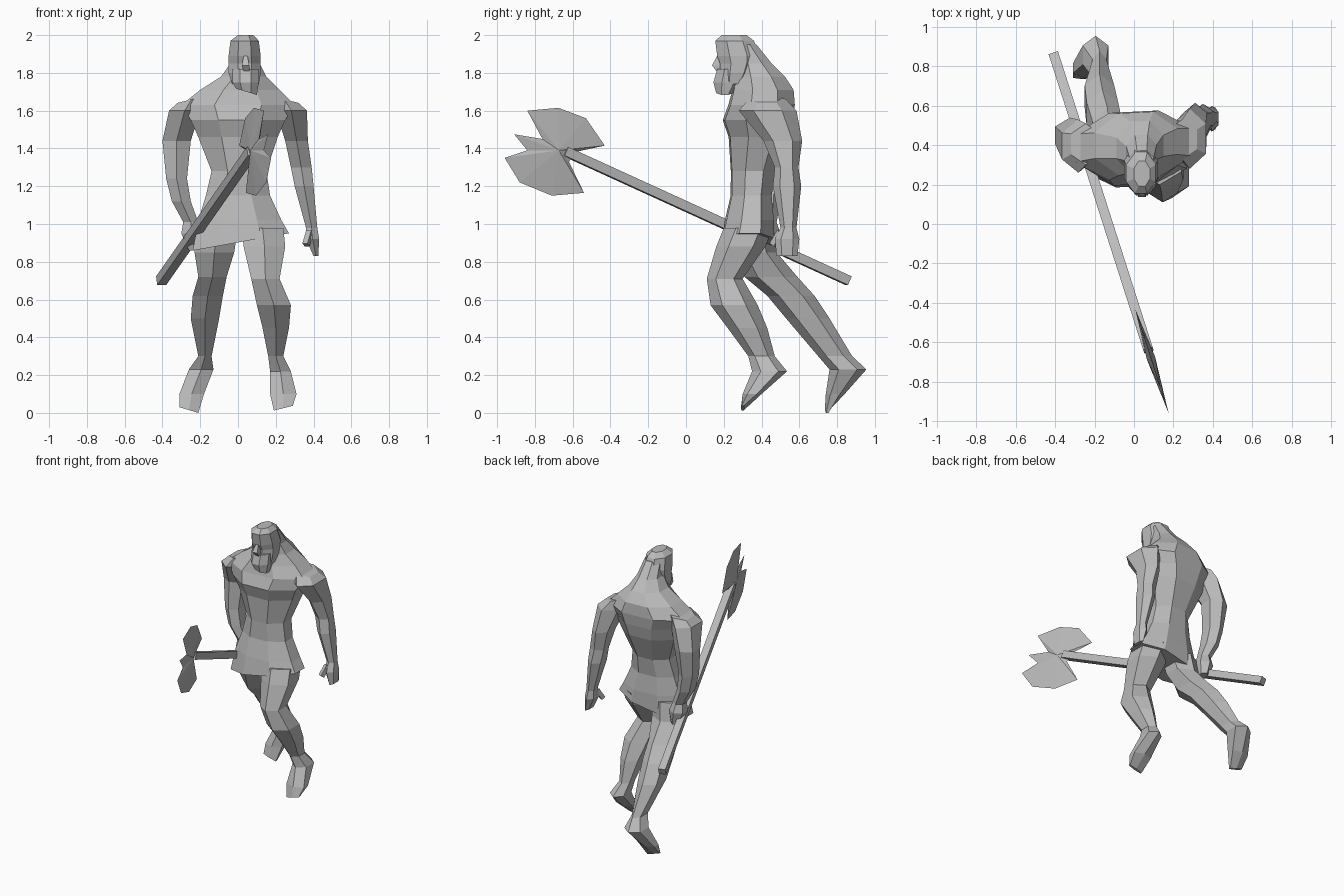
import bpy, bmesh, math
from mathutils import Vector

if "Cube" in bpy.data.objects:
    bpy.data.objects.remove(bpy.data.objects["Cube"], do_unlink=True)

GREY = (0.5, 0.5, 0.5, 1.0)
stone = bpy.data.materials.new("plain_grey")
stone.use_nodes = True
stone.diffuse_color = GREY
stone.node_tree.nodes["Principled BSDF"].inputs["Base Color"].default_value = GREY


def finish(name, bm):
    """Turn a bmesh into a flat-shaded grey object."""
    bmesh.ops.recalc_face_normals(bm, faces=bm.faces)
    mesh = bpy.data.meshes.new(name)
    bm.to_mesh(mesh)
    bm.free()
    mesh.materials.append(stone)
    obj = bpy.data.objects.new(name, mesh)
    bpy.context.collection.objects.link(obj)
    return obj


def loft(name, rings, sides=8, yaw=0.0, first_slant=0.0, last_slant=0.0):
    """Skin level rings given as x min, x max, y min, y max, height.
    yaw shears y along x; the slants tilt the end rings along x."""
    bm = bmesh.new()
    loops = []
    slants = [first_slant] + [0.0] * (len(rings) - 2) + [last_slant]
    angles = [math.tau * (k + 0.5) / sides for k in range(sides)]
    fit_x = 2 * max(math.cos(a) for a in angles)
    fit_y = 2 * max(math.sin(a) for a in angles)
    for (x0, x1, y0, y1, z), slant in zip(rings, slants):
        loop = []
        for a in angles:
            dx = (x1 - x0) * math.cos(a) / fit_x
            dy = (y1 - y0) * math.sin(a) / fit_y
            x = (x0 + x1) / 2 + dx
            y = (y0 + y1) / 2 + dy
            loop.append(bm.verts.new((x, y + yaw * x, z + slant * dx)))
        loops.append(loop)
    for upper, lower in zip(loops, loops[1:]):
        for k in range(sides):
            n = (k + 1) % sides
            bm.faces.new((upper[k], upper[n], lower[n], lower[k]))
    bm.faces.new(loops[0])
    bm.faces.new(loops[-1])
    return finish(name, bm)


def bar(name, start, end, width):
    """Square bar between two points."""
    start, end = Vector(start), Vector(end)
    bm = bmesh.new()
    bmesh.ops.create_cube(bm, size=1)
    bmesh.ops.scale(bm, vec=(width, width, (end - start).length), verts=bm.verts)
    obj = finish(name, bm)
    obj.rotation_euler = (end - start).to_track_quat("Z", "Y").to_euler()
    obj.location = (start + end) / 2
    return obj


# Torso with forward neck, sloping shoulders, narrow waist and flared tunic hem
loft("torso", [
    (-.02, .10, .24, .37, 1.95),
    (-.04, .115, .27, .45, 1.85),
    (-.09, .15, .26, .52, 1.78),
    (-.20, .22, .25, .565, 1.71),
    (-.30, .30, .23, .57, 1.63),
    (-.25, .25, .20, .56, 1.55),
    (-.21, .21, .23, .54, 1.46),
    (-.14, .15, .24, .47, 1.28),
    (-.17, .17, .24, .45, 1.15),
    (-.21, .23, .21, .46, 1.02),
    (-.24, .27, .19, .46, .905)], yaw=.05, last_slant=.18)

# Head, beard and face
loft("head", [
    (.00, .08, .19, .32, 2.0),
    (-.04, .11, .155, .36, 1.97),
    (-.05, .12, .165, .39, 1.89),
    (-.05, .12, .18, .38, 1.85),
    (-.05, .12, .18, .36, 1.80),
    (-.03, .11, .19, .32, 1.74)])
loft("beard", [
    (-.03, .11, .165, .30, 1.82),
    (-.03, .11, .145, .30, 1.75),
    (-.01, .10, .16, .25, 1.70)], last_slant=-.3)
loft("nose", [
    (.03, .05, .165, .20, 1.89),
    (.02, .06, .138, .20, 1.84),
    (.03, .06, .16, .20, 1.81)], sides=4)

# Arms
loft("left_arm", [
    (.17, .32, .33, .53, 1.66),
    (.20, .365, .28, .585, 1.60),
    (.25, .37, .41, .615, 1.44),
    (.28, .39, .47, .595, 1.30),
    (.30, .40, .46, .61, 1.20),
    (.36, .42, .50, .585, .98)], sides=6, first_slant=-.25)
loft("left_hand", [
    (.36, .42, .50, .585, .98),
    (.36, .43, .47, .60, .92),
    (.40, .425, .48, .59, .83)], sides=6)
bar("left_thumb", (.38, .50, .96), (.36, .46, .89), .03)
loft("right_arm", [
    (-.32, -.17, .30, .51, 1.66),
    (-.365, -.20, .26, .53, 1.60),
    (-.40, -.25, .36, .54, 1.44),
    (-.38, -.27, .35, .51, 1.24),
    (-.35, -.25, .35, .50, 1.12),
    (-.29, -.21, .38, .48, 1.01)], sides=6, first_slant=.25)
loft("right_hand", [
    (-.29, -.21, .38, .48, 1.01),
    (-.30, -.19, .37, .50, .95),
    (-.26, -.20, .38, .49, .86)], sides=6)

# Striding legs, each with a pointed lifted foot
loft("left_leg", [
    (.02, .24, .20, .46, .98),
    (.03, .25, .16, .42, .88),
    (.07, .22, .11, .30, .71),
    (.10, .28, .13, .38, .57),
    (.13, .27, .22, .43, .45),
    (.16, .24, .33, .47, .30)], sides=6)
loft("left_foot", [
    (.16, .24, .33, .47, .30),
    (.17, .28, .35, .535, .22),
    (.17, .31, .30, .40, .10),
    (.19, .29, .29, .31, .025)], sides=6, last_slant=.25)
loft("right_leg", [
    (-.22, .00, .23, .46, .98),
    (-.23, -.02, .26, .48, .85),
    (-.21, -.06, .31, .59, .72),
    (-.24, -.08, .43, .68, .62),
    (-.25, -.10, .53, .76, .50),
    (-.21, -.14, .70, .88, .30)], sides=6)
loft("right_foot", [
    (-.21, -.14, .70, .88, .30),
    (-.26, -.13, .76, .955, .23),
    (-.31, -.18, .74, .84, .10),
    (-.31, -.21, .735, .76, .015)], sides=6, last_slant=-.3)


# Axe shaft and double blade lying in the shaft's upright plane
def shaft_x(y):
    return -.41 + (.87 - y) * .32


bar("axe_shaft", (shaft_x(.86), .86, .70), (shaft_x(-.64), -.64, 1.385), .05)

outline = [
    (-.91, 1.475), (-.84, 1.39), (-.96, 1.35), (-.88, 1.22), (-.71, 1.15),
    (-.54, 1.165), (-.62, 1.33), (-.57, 1.385), (-.43, 1.415), (-.53, 1.56),
    (-.675, 1.615), (-.84, 1.6), (-.76, 1.45)]
bm = bmesh.new()
rim = [bm.verts.new((shaft_x(y), y, z)) for y, z in outline]
middle = Vector((shaft_x(-.68), -.68, 1.39))
normal = Vector((1, .32, 0)).normalized()
for side in (1, -1):
    hub = bm.verts.new(middle + normal * side * .022)
    for a, b in zip(rim, rim[1:] + rim[:1]):
        bm.faces.new((a, b, hub))
finish("axe_blade", bm)
